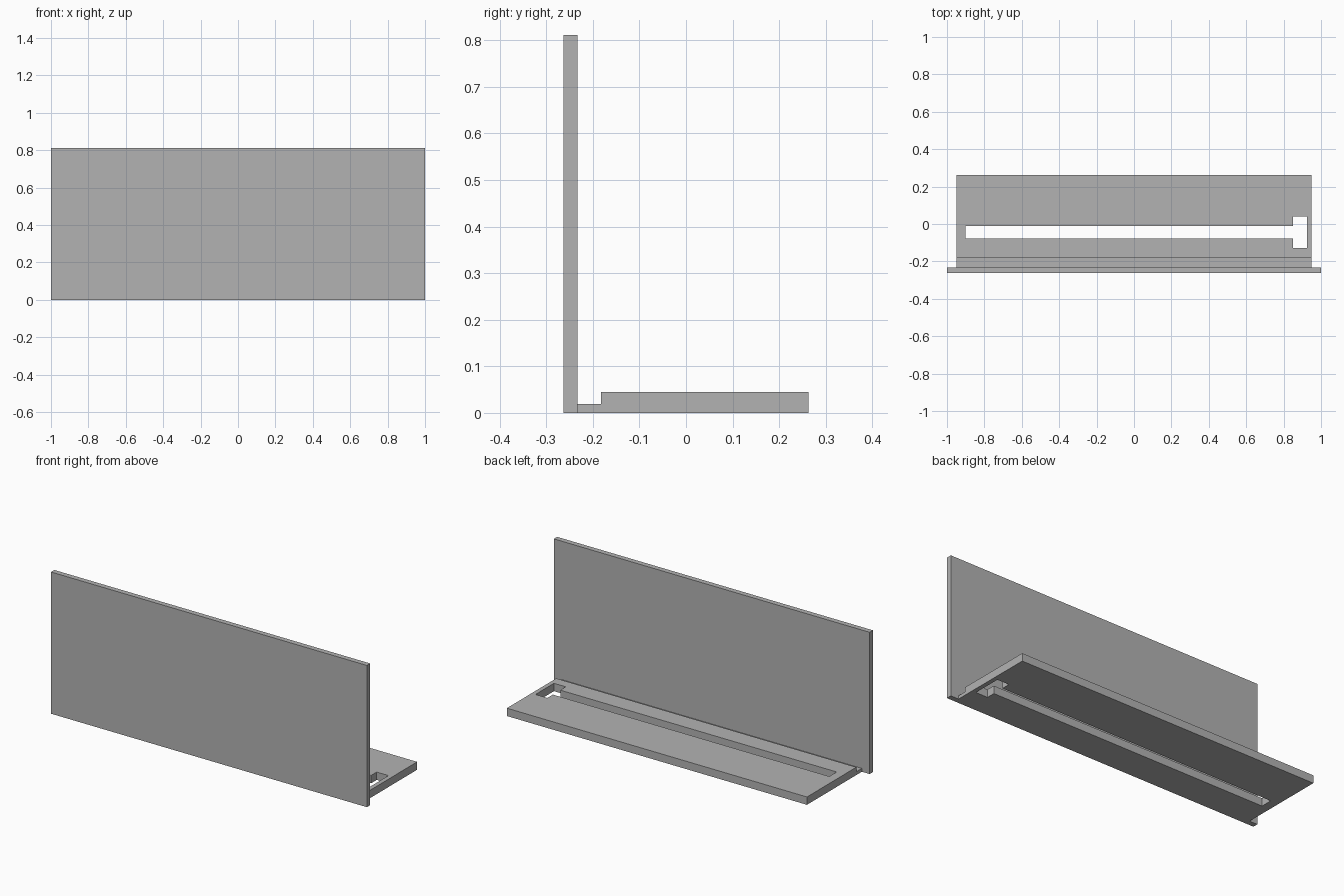
import bpy
import bmesh
from mathutils import Vector

cube = bpy.data.objects.get("Cube")
if cube:
    bpy.data.objects.remove(cube, do_unlink=True)

# Single grey finish
grey = bpy.data.materials.new("plain grey")
grey.use_nodes = True
colour = (0.45, 0.45, 0.45, 1)
grey.diffuse_color = colour
grey.node_tree.nodes["Principled BSDF"].inputs["Base Color"].default_value = colour


def prism(name, outline, sweep):
    """Extrude a closed outline of 3D points along a sweep vector."""
    bm = bmesh.new()
    face = bm.faces.new([bm.verts.new(p) for p in outline])
    result = bmesh.ops.extrude_face_region(bm, geom=[face])
    moved = [v for v in result["geom"] if isinstance(v, bmesh.types.BMVert)]
    bmesh.ops.translate(bm, verts=moved, vec=Vector(sweep))
    bmesh.ops.recalc_face_normals(bm, faces=bm.faces)
    mesh = bpy.data.meshes.new(name)
    bm.to_mesh(mesh)
    bm.free()
    mesh.materials.append(grey)
    obj = bpy.data.objects.new(name, mesh)
    bpy.context.collection.objects.link(obj)
    return obj


# Upright panel at the front
front, joint, back = -0.263, -0.233, 0.263
prism("upright_panel",
      [(-1, front, 0), (1, front, 0), (1, joint, 0), (-1, joint, 0)],
      (0, 0, 0.811))

# Base plate with a thin step next to the panel
half = 0.95
step_y, step_z, top = -0.183, 0.019, 0.045
side = [(joint, 0), (back, 0), (back, top), (step_y, top),
        (step_y, step_z), (joint, step_z)]
base = prism("base_plate", [(-half, y, z) for y, z in side], (2 * half, 0, 0))

# T-shaped slot through the base
slot = [(-0.9, -0.077), (0.85, -0.077), (0.85, -0.127), (0.925, -0.127),
        (0.925, 0.04), (0.85, 0.04), (0.85, -0.01), (-0.9, -0.01)]
cutter = prism("slot_cutter", [(x, y, -0.1) for x, y in slot], (0, 0, 0.3))
cutter.hide_render = True
cutter.hide_set(True)
cutter.display_type = 'WIRE'

cut = base.modifiers.new("slot", 'BOOLEAN')
cut.operation = 'DIFFERENCE'
cut.solver = 'EXACT'
cut.object = cutter
